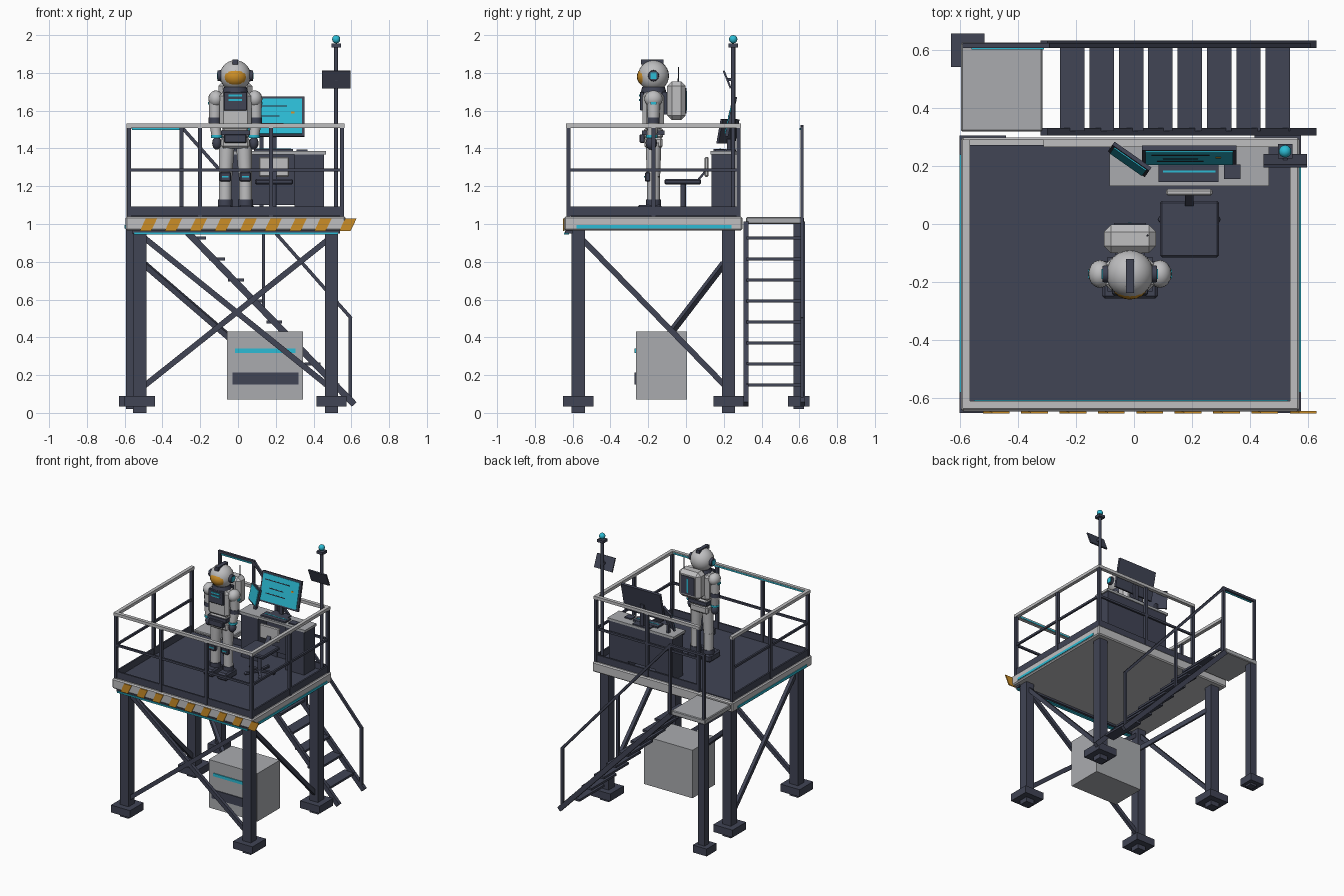
import bpy, bmesh, math
from mathutils import Vector, Matrix

if "Cube" in bpy.data.objects:
    bpy.data.objects.remove(bpy.data.objects["Cube"])


def mat(name, r, g, b):
    m = bpy.data.materials.new(name)
    m.diffuse_color = (r, g, b, 1)
    m.use_nodes = True
    m.node_tree.nodes["Principled BSDF"].inputs["Base Color"].default_value = m.diffuse_color
    return m


DARK = mat("dark slate", 0.052, 0.058, 0.09)
GREY = mat("panel grey", 0.40, 0.41, 0.43)
LIGHT = mat("light grey", 0.52, 0.52, 0.53)
CYAN = mat("cyan", 0.025, 0.50, 0.66)
GOLD = mat("amber", 0.60, 0.27, 0.02)
BLACK = mat("dark trim", 0.02, 0.023, 0.035)


def finish(name, bm, m, smooth=False, bevel=0):
    me = bpy.data.meshes.new(name)
    if bevel:
        bmesh.ops.bevel(bm, geom=bm.edges[:], offset=bevel, segments=1, affect='EDGES')
    bmesh.ops.recalc_face_normals(bm, faces=bm.faces)
    for f in bm.faces:
        f.smooth = smooth
    if smooth:
        for e in bm.edges:
            e.smooth = e.calc_face_angle(0) < 0.7
    bm.to_mesh(me)
    bm.free()
    me.materials.append(m)
    ob = bpy.data.objects.new(name, me)
    bpy.context.collection.objects.link(ob)
    return ob


def box(name, c, s, m, rot=None, bevel=0):
    """Box from centre and size, optionally turned."""
    bm = bmesh.new()
    M = Matrix.Translation(c) @ (rot or Matrix()) @ Matrix.Diagonal((*s, 1))
    bmesh.ops.create_cube(bm, size=1, matrix=M)
    return finish(name, bm, m, bevel=bevel)


def span(name, x, y, z, m, bevel=0):
    """Box from its x, y and z ranges."""
    return box(name, [(a + b) / 2 for a, b in (x, y, z)], [b - a for a, b in (x, y, z)], m, None, bevel)


def bar(name, a, b, w, h, m):
    """Rectangular bar between two points."""
    a, b = Vector(a), Vector(b)
    d = b - a
    side = d.cross((0, 0, 1))
    side = side.normalized() if side.length > 1e-5 else Vector((1, 0, 0))
    up = side.cross(d.normalized())
    R = Matrix((side, d.normalized(), up)).transposed().to_4x4()
    return box(name, (a + b) / 2, (w, d.length, h), m, R)


def tube(name, a, b, r1, r2, m, n=10):
    """Round bar or taper between two points."""
    a, b = Vector(a), Vector(b)
    d = b - a
    bm = bmesh.new()
    M = Matrix.Translation((a + b) / 2) @ d.to_track_quat('Z', 'Y').to_matrix().to_4x4()
    bmesh.ops.create_cone(bm, cap_ends=True, segments=n, radius1=r1, radius2=r2, depth=d.length, matrix=M)
    return finish(name, bm, m, True)


def ball(name, c, s, m, n=20):
    bm = bmesh.new()
    M = Matrix.Translation(c) @ Matrix.Diagonal((*s, 1))
    bmesh.ops.create_uvsphere(bm, u_segments=n, v_segments=n // 2 + 2, radius=1, matrix=M)
    return finish(name, bm, m, True)


# Platform deck, floor and light strips
span("deck_frame", (-.595, .57), (-.645, .298), (.965, 1.04), LIGHT, .008)
span("floor_plate", (-.566, .542), (-.61, .272), (1.035, 1.046), DARK)
span("front_light_strip", (-.55, .53), (-.646, -.62), (.944, .955), CYAN)
span("front_strip_mount", (-.56, .54), (-.64, -.6), (.95, .966), DARK)
for x in (-.597, .572):
    span("side_light_strip", (x - .003, x + .003), (-.58, .24), (.977, .995), CYAN)

# Hazard stripes: slanted thin plates
for i in range(9):
    x = -.52 + i * .132
    bm = bmesh.new()
    f = bm.faces.new([bm.verts.new((px, -.652, pz)) for px, pz in
                      ((x, .963), (x + .06, .963), (x + .092, 1.03), (x + .032, 1.03))])
    r = bmesh.ops.extrude_face_region(bm, geom=[f])
    bmesh.ops.translate(bm, vec=(0, .008, 0), verts=[v for v in r["geom"] if isinstance(v, bmesh.types.BMVert)])
    finish("hazard_stripe", bm, GOLD)

# Legs and feet
for x in (-.52, .495):
    for y in (-.57, .225):
        span("leg", (x - .035, x + .035), (y - .035, y + .035), (0, .966), DARK)
        span("foot", (x - .08, x + .08), (y - .08, y + .08), (.035, .09), DARK)
span("landing_leg", (-.592, -.538), (.57, .625), (.02, 1.0), DARK)
span("landing_foot", (-.63, -.515), (.54, .655), (.035, .09), DARK)

# Cross braces
bar("brace", (-.5, -.57, .14), (.48, -.57, .92), .025, .03, DARK)
bar("brace", (-.5, -.57, .93), (.48, -.57, .14), .025, .03, DARK)
for x in (-.52, .495):
    bar("brace", (x, -.55, .92), (x, .21, .14), .025, .03, DARK)
bar("box_strut", (-.5, .2, .79), (0, -.13, .36), .025, .03, DARK)

# Equipment box under the deck
span("equipment_box", (-.057, .345), (-.265, .005), (.07, .43), GREY)
span("equipment_vent", (-.03, .32), (-.272, -.264), (.15, .215), DARK)
span("equipment_light", (-.015, .305), (-.272, -.264), (.318, .34), CYAN)

# Guard rails: corner-to-corner runs with posts
L, R, F, B = -.577, .55, -.622, .278
runs = [((L, F), (R, F), (1 / 3, 2 / 3)), ((L, F), (L, B), (.5,)),
        ((R, F), (R, B), (.5,)), ((-.3, B), (R, B), (.5,))]
for a, b, mids in runs:
    a, b = Vector(a), Vector(b)
    d = (b - a).normalized() * .012
    bar("top_rail", (*(a - d), 1.52), (*(b + d), 1.52), .026, .022, LIGHT)
    bar("mid_rail", (*a, 1.287), (*b, 1.287), .014, .016, DARK)
    bar("toe_board", (*a, 1.067), (*b, 1.067), .012, .05, DARK)
    for t in mids:
        p = a.lerp(b, t)
        bar("rail_post", (*p, 1.04), (*p, 1.515), .022, .022, DARK)
for p in ((L, F), (R, F), (L, B), (R, B), (-.3, B)):
    bar("corner_post", (*p, 1.04), (*p, 1.53), .022, .022, DARK)
span("rail_light", (-.55, .53), (-.611, -.606), (1.512, 1.522), CYAN)

# Landing, stairs and handrail
span("landing", (-.595, -.315), (.318, .625), (1.0, 1.036), GREY, .005)
for y in (.317, .618):
    bar("stringer", (-.31, y, 1.0), (.615, y, .045), .026, .035, DARK)
for i in range(8):
    x, z = -.212 + i * .101, .925 - i * .111
    span("tread", (x - .042, x + .042), (.32, .615), (z - .008, z + .008), DARK)
for p, q in (((-.58, 1.0), (-.58, 1.52)), ((-.3, .99), (-.3, 1.52)), ((-.59, 1.515), (-.29, 1.515)),
             ((-.3, 1.515), (.6, .5)), ((.595, .06), (.595, .51)), ((.135, .53), (.135, 1.02))):
    bar("handrail", (p[0], .614, p[1]), (q[0], .614, q[1]), .018, .018, DARK)
span("handrail_light", (-.56, -.31), (.6, .606), (1.498, 1.508), CYAN)

# Desk
span("desk_top", (-.085, .465), (.13, .268), (1.368, 1.386), GREY)
for x0, x1 in ((-.07, .07), (.3, .455)):
    span("desk_pedestal", (x0, x1), (.135, .262), (1.046, 1.369), DARK)
span("desk_back_panel", (.06, .31), (.235, .262), (1.1, 1.369), DARK)

# Main monitor, tilted back, with stand
T = Matrix.Rotation(math.radians(-13), 4, 'X')
c = Vector((.19, .238, 1.568))
box("monitor", c, (.325, .018, .215), DARK, T)
box("monitor_screen", c + T @ Vector((0, -.011, 0)), (.3, .006, .19), CYAN, T)
for dz, w in ((.055, .2), (.0, .12), (-.04, .16)):
    box("screen_line", c + T @ Vector((-.03, -.0145, dz)), (w, .002, .006), BLACK, T)
box("screen_marker", c + T @ Vector((.1, -.0145, .02)), (.02, .002, .012), GOLD, T)
bar("monitor_neck", (.19, .245, 1.386), (.19, .245, 1.55), .03, .02, DARK)
span("monitor_base", (.12, .26), (.205, .265), (1.385, 1.395), DARK)

# Angled side monitor
T = Matrix.Rotation(math.radians(-35), 4, 'Z') @ Matrix.Rotation(math.radians(-12), 4, 'X')
c = Vector((-.015, .222, 1.49))
box("side_monitor", c, (.155, .014, .13), DARK, T)
box("side_screen", c + T @ Vector((0, -.009, 0)), (.135, .005, .11), CYAN, T)
bar("side_monitor_neck", (-.012, .226, 1.386), (-.012, .226, 1.45), .02, .02, DARK)
span("keyboard", (.085, .29), (.145, .215), (1.385, 1.397), DARK)
span("keyboard_light", (.1, .28), (.177, .184), (1.396, 1.399), CYAN)
span("mouse", (.31, .367), (.155, .205), (1.385, 1.395), DARK)

# Chair
span("chair_seat", (.09, .292), (-.115, .08), (1.21, 1.238), DARK, .007)
span("chair_back", (.11, .27), (.098, .12), (1.25, 1.355), LIGHT, .006)
bar("chair_back_arm", (.19, .05, 1.215), (.19, .112, 1.29), .03, .012, DARK)
tube("chair_column", (.19, -.015, 1.06), (.19, -.015, 1.215), .014, .014, DARK)
for i in range(5):
    a = i * math.tau / 5 + math.pi / 2
    e = (.19 + .1 * math.cos(a), -.015 + .1 * math.sin(a), 1.062)
    bar("chair_base_spoke", (.19, -.015, 1.07), e, .02, .014, DARK)
    ball("caster", e, (.012, .012, .012), DARK, 8)

# Signal mast
tube("mast", (.52, .25, 1.04), (.52, .25, 1.94), .011, .011, DARK)
span("mast_collar", (.495, .545), (.225, .275), (1.935, 1.955), DARK)
ball("mast_lamp", (.52, .25, 1.978), (.022, .022, .022), CYAN, 14)
bar("sign_panel_arm", (.52, .215, 1.765), (.52, .25, 1.765), .015, .015, DARK)
box("sign_panel", (.52, .218, 1.765), (.15, .01, .1), DARK, Matrix.Rotation(math.radians(22), 4, 'X'))

# Suited figure: helmet
X, Y = -.014, -.172
ball("helmet", (X, Y, 1.785), (.082, .082, .082), LIGHT, 24)
ball("visor", (X, Y - .03, 1.78), (.066, .058, .055), GOLD, 20)
tube("neck_ring", (X, Y, 1.69), (X, Y, 1.725), .07, .06, DARK, 16)
span("helmet_crest", (X - .014, X + .014), (Y - .065, Y + .052), (1.845, 1.872), DARK)

# Torso, chest unit and belt
span("torso", (X - .085, X + .085), (Y - .058, Y + .055), (1.5, 1.70), LIGHT, .022)
span("chest_unit", (X - .062, X + .062), (Y - .072, Y - .05), (1.6, 1.7), DARK, .004)
for z in (1.68, 1.657):
    span("chest_light", (X - .035, X + .035), (Y - .077, Y - .07), (z - .005, z + .005), CYAN)
span("waist", (X - .07, X + .07), (Y - .05, Y + .05), (1.45, 1.51), LIGHT, .012)
span("belt", (X - .077, X + .077), (Y - .06, Y + .058), (1.47, 1.495), DARK)
span("belt_pouch", (X - .06, X + .06), (Y - .075, Y - .045), (1.43, 1.475), DARK, .005)
span("hips", (X - .075, X + .075), (Y - .048, Y + .048), (1.4, 1.46), LIGHT, .012)

# Paired limbs
for s in (-1, 1):
    def at(dx, dy, z):
        return (X + s * dx, Y + dy, z)
    tube("ear_disc", at(.074, 0, 1.785), at(.094, 0, 1.785), .03, .028, DARK, 12)
    box("ear_light", at(.095, 0, 1.785), (.004, .034, .034), CYAN)
    ball("shoulder", at(.103, 0, 1.662), (.04, .048, .045), LIGHT, 16)
    tube("upper_arm", at(.108, 0, 1.55), at(.105, 0, 1.66), .03, .036, LIGHT, 12)
    box("arm_light", at(.142, 0, 1.64), (.006, .03, .014), CYAN)
    tube("elbow", at(.108, 0, 1.535), at(.108, 0, 1.565), .033, .033, DARK, 12)
    tube("forearm", at(.1, -.01, 1.465), at(.108, 0, 1.54), .026, .031, LIGHT, 12)
    tube("cuff", at(.1, -.01, 1.455), at(.1, -.01, 1.47), .03, .03, CYAN, 12)
    ball("glove", at(.098, -.012, 1.428), (.025, .03, .035), DARK, 12)
    tube("thigh", at(.052, 0, 1.25), at(.045, 0, 1.43), .035, .042, LIGHT, 12)
    tube("shin", at(.054, 0, 1.09), at(.053, 0, 1.25), .034, .034, LIGHT, 12)
    span("knee_pad", (X + s * .053 - .03, X + s * .053 + .03), (Y - .046, Y - .015), (1.225, 1.275), DARK, .006)
    box("knee_light", at(.053, -.048, 1.25), (.036, .006, .008), CYAN)
    tube("boot_cuff", at(.054, 0, 1.09), at(.054, 0, 1.13), .039, .039, DARK, 12)
    span("boot", (X + s * .056 - .04, X + s * .056 + .04), (Y - .085, Y + .045), (1.046, 1.1), DARK, .01)

# Backpack
span("backpack", (X - .09, X + .09), (-.1, -.002), (1.55, 1.755), LIGHT, .025)
span("backpack_mount", (X - .05, X + .05), (-.13, -.09), (1.58, 1.7), DARK)
span("backpack_panel", (X - .055, X + .055), (-.004, .003), (1.585, 1.72), DARK)
span("backpack_light", (X - .006, X + .006), (.002, .006), (1.6, 1.705), CYAN)
tube("antenna", (X + .06, -.04, 1.74), (X + .06, -.04, 1.83), .004, .003, DARK, 6)
